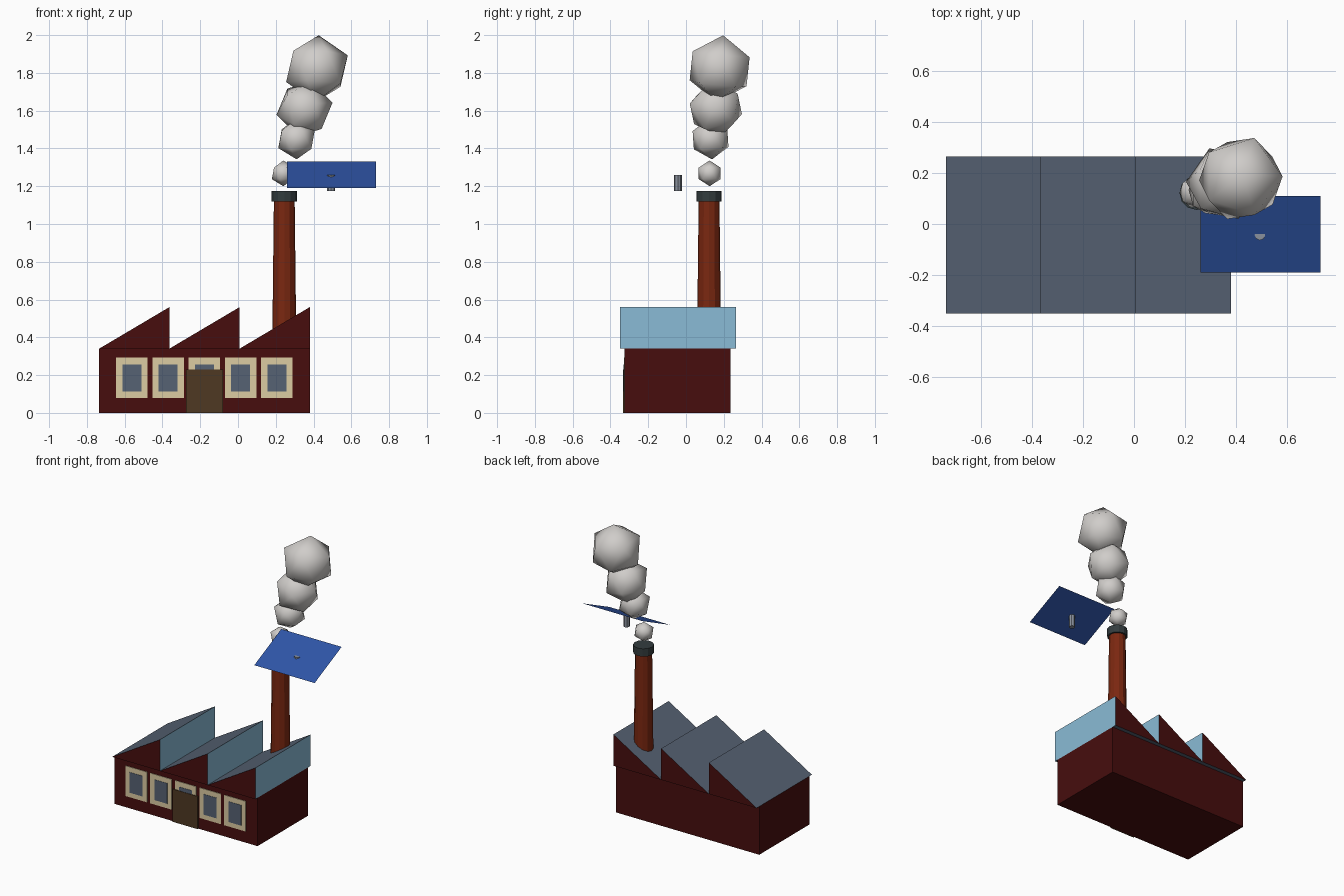
import bpy, bmesh
from math import radians
from mathutils import Matrix, Vector

cube = bpy.data.objects.get("Cube")
if cube:
    bpy.data.objects.remove(cube, do_unlink=True)


def material(name, code):
    """Flat colour from a hex code, converted to linear values."""
    srgb = [int(code[i:i + 2], 16) / 255 for i in (0, 2, 4)]
    lin = [c / 12.92 if c < 0.04 else ((c + 0.055) / 1.055) ** 2.4 for c in srgb]
    m = bpy.data.materials.new(name)
    m.use_nodes = True
    m.diffuse_color = (*lin, 1)
    m.node_tree.nodes["Principled BSDF"].inputs["Base Color"].default_value = (*lin, 1)
    return m


brick = material("dark red brick", "470d0d")
slate = material("slate", "566273")
glass = material("pale blue glass", "8abbd6")
cream = material("cream", "dccca2")
wood = material("brown wood", "4e3822")
chimney_red = material("chimney red", "7a2710")
iron = material("dark iron", "333c3e")
smoke = material("smoke grey", "d0cdca")
metal = material("grey metal", "8a919d")
solar = material("solar blue", "2f55a8")


def finish(name, bm, *mats):
    mesh = bpy.data.meshes.new(name)
    bm.normal_update()
    bm.to_mesh(mesh)
    bm.free()
    for m in mats:
        mesh.materials.append(m)
    obj = bpy.data.objects.new(name, mesh)
    bpy.context.collection.objects.link(obj)
    return obj


def box(name, low, high, mat):
    low, high = Vector(low), Vector(high)
    bm = bmesh.new()
    place = Matrix.Translation((low + high) / 2) @ Matrix.Diagonal((*(high - low), 1))
    bmesh.ops.create_cube(bm, size=1, matrix=place)
    return finish(name, bm, mat)


def column(name, x, y, z0, z1, r0, r1, sides, mat):
    bm = bmesh.new()
    bmesh.ops.create_cone(bm, cap_ends=True, segments=sides, radius1=r0, radius2=r1,
                          depth=z1 - z0, matrix=Matrix.Translation((x, y, (z0 + z1) / 2)))
    return finish(name, bm, mat)


# Main hall
LEFT, RIGHT, FRONT, BACK, EAVE = -0.735, 0.38, -0.325, 0.235, 0.34
box("hall_walls", (LEFT, FRONT, 0), (RIGHT, BACK, EAVE), brick)

# Sawtooth roof: slate slopes, glazed uprights, brick gables
tooth = (RIGHT - LEFT) / 3
for i in range(3):
    x0, x1 = LEFT + i * tooth, LEFT + (i + 1) * tooth
    bm = bmesh.new()
    profile = [(x0, EAVE), (x1, EAVE), (x1, 0.56)]
    gable = bm.faces.new([bm.verts.new((x, -0.35, z)) for x, z in profile])
    ext = bmesh.ops.extrude_face_region(bm, geom=[gable], use_keep_orig=True)
    moved = [g for g in ext["geom"] if isinstance(g, bmesh.types.BMVert)]
    bmesh.ops.translate(bm, verts=moved, vec=(0, 0.615, 0))
    bmesh.ops.recalc_face_normals(bm, faces=bm.faces)
    for f in bm.faces:
        if abs(f.normal.y) > 0.9:
            f.material_index = 1
        elif f.normal.x > 0.9:
            f.material_index = 2
    finish(f"roof_tooth_{i + 1}", bm, slate, brick, glass)

# Windows and door as thin plates on the front wall
for i in range(5):
    x = -0.562 + i * 0.192
    box(f"window_frame_{i + 1}", (x - 0.083, FRONT - 0.004, 0.08),
        (x + 0.083, FRONT, 0.293), cream)
    box(f"window_pane_{i + 1}", (x - 0.05, FRONT - 0.006, 0.113),
        (x + 0.05, FRONT, 0.257), slate)
box("door", (-0.276, FRONT - 0.009, 0), (-0.08, FRONT, 0.23), wood)

# Chimney
column("chimney_stack", 0.245, 0.122, EAVE, 1.13, 0.064, 0.055, 12, chimney_red)
column("chimney_cap", 0.245, 0.122, 1.12, 1.175, 0.067, 0.067, 12, iron)

# Smoke puffs: position, radius, tilt about x and y
puffs = [((0.24, 0.125, 1.268), 0.068, 0, 0),
         ((0.31, 0.13, 1.45), 0.108, 4, 0),
         ((0.352, 0.158, 1.61), 0.152, 12, 14),
         ((0.418, 0.178, 1.822), 0.178, -6, 3)]
for i, (centre, radius, tilt_x, tilt_y) in enumerate(puffs):
    bm = bmesh.new()
    turn = Matrix.Rotation(radians(tilt_x), 4, "X") @ Matrix.Rotation(radians(tilt_y), 4, "Y")
    bmesh.ops.create_icosphere(bm, subdivisions=1, radius=radius,
                               matrix=Matrix.Translation(centre) @ turn)
    for f in bm.faces:
        f.smooth = True
    finish(f"smoke_puff_{i + 1}", bm, smoke)

# Tilted solar panel: one thin sheet with an inset blue field and metal rim
bm = bmesh.new()
corners = [(0.26, -0.19, 1.19), (0.73, -0.19, 1.19), (0.73, 0.11, 1.33), (0.26, 0.11, 1.33)]
sheet = bm.faces.new([bm.verts.new(c) for c in corners])
bm.normal_update()
bmesh.ops.inset_region(bm, faces=[sheet], thickness=0.035)
sheet.material_index = 1
finish("solar_panel", bm, metal, solar)
column("panel_post", 0.493, -0.043, 1.175, 1.26, 0.021, 0.021, 8, metal)
